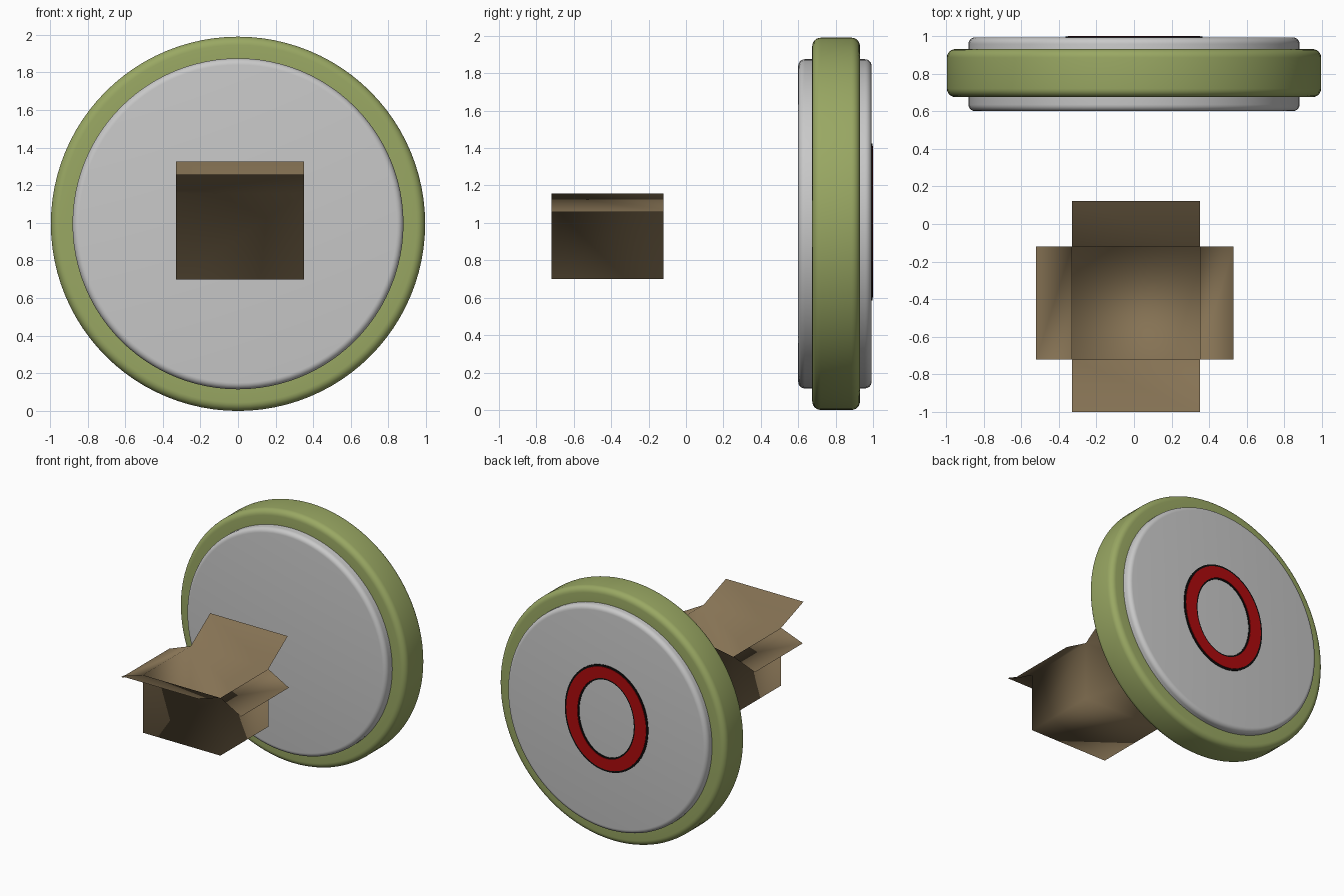
import bpy, bmesh, math

if "Cube" in bpy.data.objects:
    bpy.data.objects.remove(bpy.data.objects["Cube"])

CZ = 0.995  # height of the disc centre


def mat(name, rgb):
    m = bpy.data.materials.new(name)
    m.diffuse_color = (*rgb, 1)
    m.use_nodes = True
    m.node_tree.nodes["Principled BSDF"].inputs["Base Color"].default_value = m.diffuse_color
    return m


GREY = mat("light grey", (0.58, 0.58, 0.58))
GREEN = mat("olive green", (0.32, 0.39, 0.125))
RED = mat("red", (0.42, 0.003, 0.004))
BLACK = mat("black", (0.004, 0.004, 0.004))
CARD = mat("cardboard brown", (0.235, 0.168, 0.088))


def add(name, verts, faces, material, angle=40, fix=True):
    me = bpy.data.meshes.new(name)
    me.from_pydata(verts, [], faces)
    if fix:
        bm = bmesh.new()
        bm.from_mesh(me)
        bmesh.ops.recalc_face_normals(bm, faces=bm.faces)
        bm.to_mesh(me)
        bm.free()
    me.materials.append(material)
    me.shade_smooth()
    me.set_sharp_from_angle(angle=math.radians(angle))
    ob = bpy.data.objects.new(name, me)
    bpy.context.collection.objects.link(ob)
    return ob


def rounded(r, y0, y1, b, n=6):
    """Outer profile (radius, y) with two rounded corners."""
    arc = [math.pi / 2 * i / n for i in range(n + 1)]
    front = [(r - b + b * math.sin(a), y0 + b - b * math.cos(a)) for a in arc]
    back = [(r - b + b * math.cos(a), y1 - b + b * math.sin(a)) for a in arc]
    return front + back


def lathe(name, profile, material, caps, seg=96):
    """Spin a profile round the y axis; close it with caps or as a loop."""
    n = len(profile)
    verts = [(r * math.cos(2 * math.pi * s / seg), y, CZ + r * math.sin(2 * math.pi * s / seg))
             for s in range(seg) for r, y in profile]
    faces = []
    for s in range(seg):
        a, b = s * n, (s + 1) % seg * n
        for i in range(n - 1 if caps else n):
            j = (i + 1) % n
            faces.append((a + i, a + j, b + j, b + i))
    if caps:
        faces += [[s * n for s in range(seg)], [s * n + n - 1 for s in range(seg)]]
    return add(name, verts, faces, material)


def oval_ring(name, outer, inner, y0, y1, cz, material, seg=64):
    """Thin oval plate with an oval hole, facing the back."""
    verts = []
    for s in range(seg):
        c, d = math.cos(2 * math.pi * s / seg), math.sin(2 * math.pi * s / seg)
        for (a, b), y in ((outer, y0), (outer, y1), (inner, y1), (inner, y0)):
            verts.append((a * c, y, cz + b * d))
    faces = []
    for s in range(seg):
        p, q = 4 * s, 4 * ((s + 1) % seg)
        faces += [(p + i, p + (i + 1) % 4, q + (i + 1) % 4, q + i) for i in range(4)]
    return add(name, verts, faces, material)


# Grey disc and the green rim around it
lathe("disc_core", rounded(0.88, 0.60, 0.992, 0.035), GREY, True)
rim = [(0.86, 0.675)] + rounded(0.995, 0.675, 0.93, 0.045) + [(0.86, 0.93)]
lathe("disc_rim", rim, GREEN, False)

# Oval ring on the back, black border under red
oval_ring("oval_border", (0.365, 0.42), (0.24, 0.304), 0.99, 0.996, CZ + 0.01, BLACK)
oval_ring("oval_ring", (0.35, 0.405), (0.252, 0.316), 0.993, 1.0, CZ + 0.01, RED)

# Open cardboard box: one thin sheet, faces turned inward
x0, x1, y0, y1, zb, zt = -0.33, 0.35, -0.72, -0.12, 0.70, 1.157
corners = [(x0, y0), (x1, y0), (x1, y1), (x0, y1)]
verts = [(x, y, zb) for x, y in corners] + [(x, y, zt) for x, y in corners]
faces = [(0, 1, 2, 3)]
# flap reach: (dx, dy, dz) for front, right, back, left
flaps = [(0, -0.28, 0.10), (0.18, 0, -0.10), (0, 0.243, 0.168), (-0.19, 0, -0.072)]
for i, (dx, dy, dz) in enumerate(flaps):
    j = (i + 1) % 4
    faces.append((i, i + 4, j + 4, j))
    k = len(verts)
    for c in (i, j):
        verts.append((corners[c][0] + dx, corners[c][1] + dy, zt + dz))
    faces.append((i + 4, k, k + 1, j + 4))
add("open_box", verts, faces, CARD, angle=180, fix=False)
